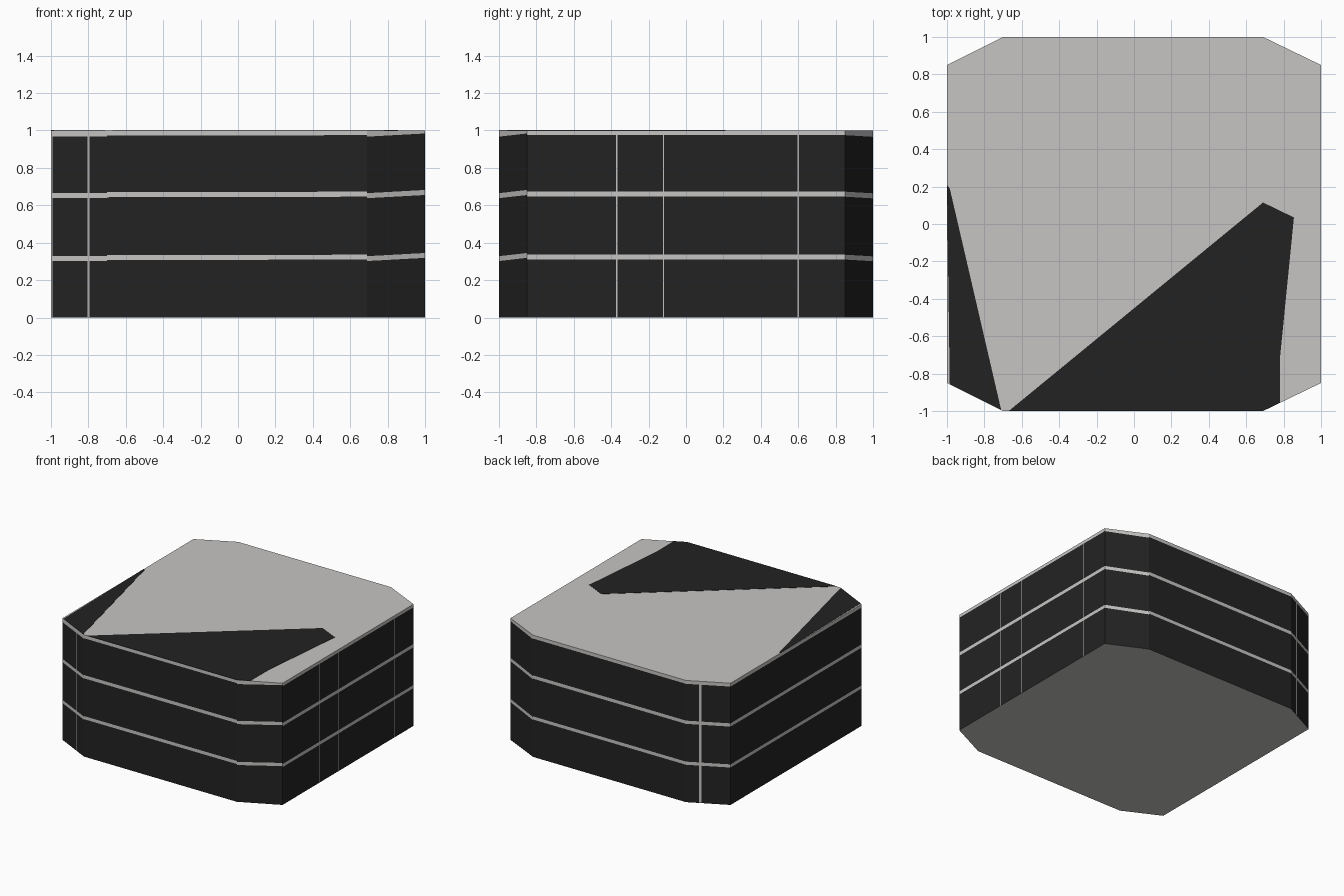
import bpy, bmesh
from mathutils import Vector

if "Cube" in bpy.data.objects:
    bpy.data.objects.remove(bpy.data.objects["Cube"])


def material(name, rgb):
    m = bpy.data.materials.new(name)
    m.diffuse_color = (*rgb, 1)
    m.use_nodes = True
    m.node_tree.nodes["Principled BSDF"].inputs["Base Color"].default_value = m.diffuse_color
    return m


light = material("pale grey", (0.57, 0.56, 0.55))
dark = material("charcoal", (0.0165, 0.0165, 0.0165))


def make_object(name, bm, mats):
    me = bpy.data.meshes.new(name)
    bm.to_mesh(me)
    bm.free()
    for m in mats:
        me.materials.append(m)
    ob = bpy.data.objects.new(name, me)
    bpy.context.collection.objects.link(ob)
    return ob


# Plan of the block: a square with cut corners, counter-clockwise from front left
plan = [(-0.70, -1), (0.69, -1), (1, -0.85), (1, 0.85),
        (0.69, 1), (-0.70, 1), (-1, 0.85), (-1, -0.85)]
levels = [0, 0.307, 0.333, 0.643, 0.67, 0.972, 1]   # dark, pale, dark, pale, dark, pale
# Slight tilt of the pale bands at the start and end of each wall
tilt = [(0, 0.003), (-0.005, 0.012), (0.003, 0.003), (0.003, -0.006),
        (0, 0), (0, 0), (0, 0), (-0.005, -0.005)]
# Thin pale upright seams: wall index -> (start, end) as fractions along the wall
seams = {2: [(0.280, 0.284), (0.427, 0.431), (0.851, 0.855)],
         5: [(0.29, 0.345)],
         7: [(0, 0.03), (0.655, 0.685)]}

# Banded walls with top and bottom
bm = bmesh.new()
for i, p in enumerate(plan):
    a, b = Vector(p), Vector(plan[(i + 1) % 8])
    cuts = sorted({0, 1, *(u for s in seams.get(i, []) for u in s)})

    def point(u, k):
        shift = tilt[i][0] * (1 - u) + tilt[i][1] * u if 0 < k < 6 else 0
        return bm.verts.new((*a.lerp(b, u), levels[k] + shift))

    for u0, u1 in zip(cuts, cuts[1:]):
        seam = any(s <= u0 and u1 <= e for s, e in seams.get(i, []))
        for k in range(6):
            f = bm.faces.new([point(u0, k), point(u1, k), point(u1, k + 1), point(u0, k + 1)])
            f.material_index = 1 if k % 2 == 0 and not seam else 0
bm.faces.new([bm.verts.new((x, y, 1)) for x, y in plan])
bm.faces.new([bm.verts.new((x, y, 0)) for x, y in reversed(plan)])
bmesh.ops.remove_doubles(bm, verts=bm.verts, dist=0.0005)
make_object("banded_block", bm, [light, dark])


# Dark patches on the roof
def roof_patch(name, outline):
    bm = bmesh.new()
    f = bm.faces.new([bm.verts.new((x, y, 0.999)) for x, y in outline])
    ext = bmesh.ops.extrude_face_region(bm, geom=[f])
    for v in ext["geom"]:
        if isinstance(v, bmesh.types.BMVert):
            v.co.z = 1.002
    bmesh.ops.recalc_face_normals(bm, faces=bm.faces)
    make_object(name, bm, [dark])


roof_patch("roof_patch_left", [(-1, 0.21), (-0.985, -0.857), (-0.71, -0.995), (-0.985, 0.19)])
roof_patch("roof_patch_right", [(-0.67, -1), (0.69, -1), (0.78, -0.956), (0.78, -0.72),
                                (0.855, 0.035), (0.69, 0.115)])
